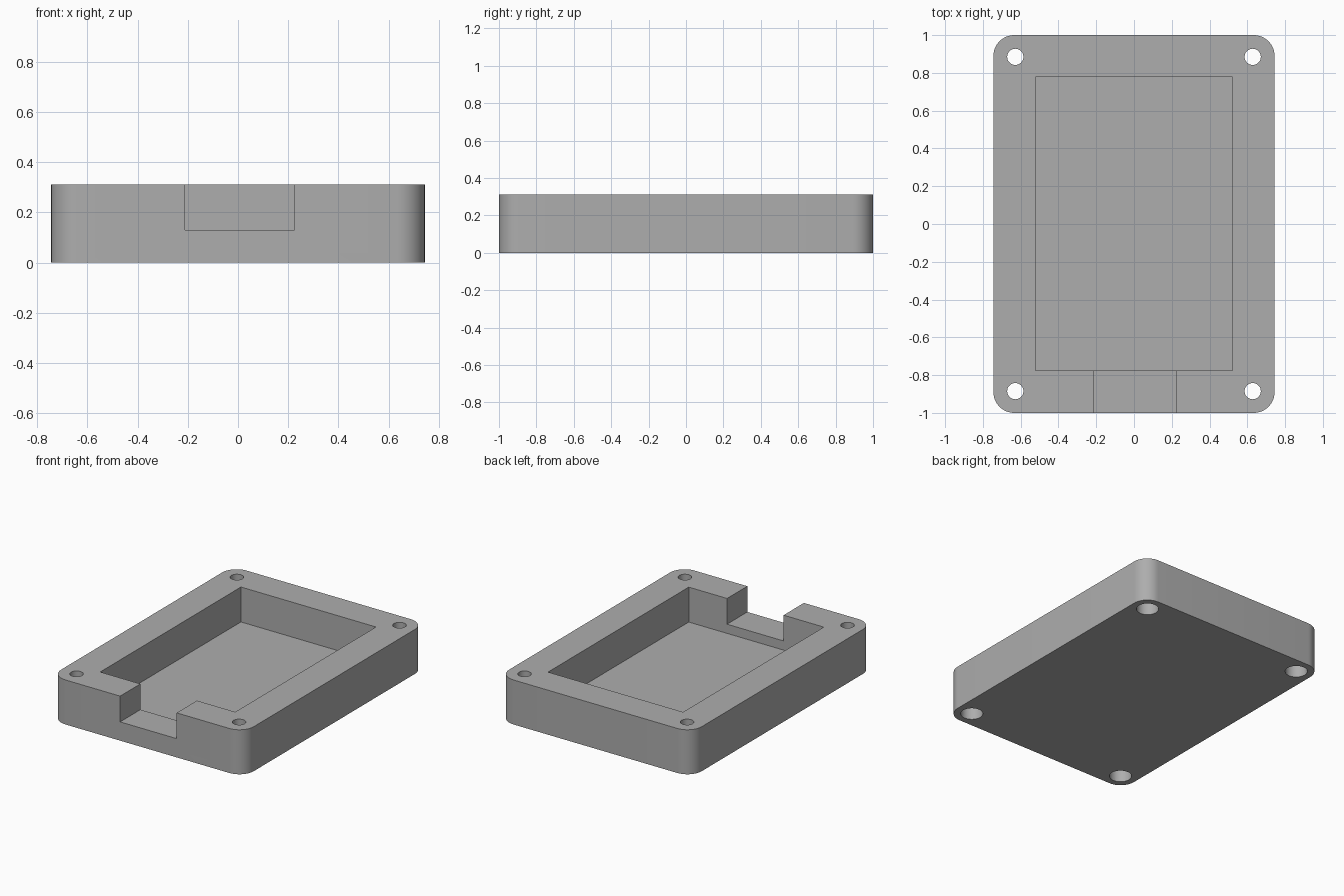
import bpy, bmesh, math

if "Cube" in bpy.data.objects:
    bpy.data.objects.remove(bpy.data.objects["Cube"])

W, L, H = 1.489, 2.0, 0.311      # outer size
R = 0.111                        # corner radius
HOLE_X, HOLE_Y = W / 2 - R - 0.005, L / 2 - R - 0.004

grey = bpy.data.materials.new("grey plastic")
grey.diffuse_color = (0.42, 0.42, 0.42, 1)
grey.use_nodes = True
grey.node_tree.nodes["Principled BSDF"].inputs["Base Color"].default_value = grey.diffuse_color


def prism(name, outline, z0, z1):
    """Extrude a closed xy outline from z0 to z1."""
    bm = bmesh.new()
    base = bm.faces.new([bm.verts.new((x, y, z0)) for x, y in outline])
    top = bmesh.ops.extrude_face_region(bm, geom=[base])["geom"]
    bmesh.ops.translate(bm, vec=(0, 0, z1 - z0),
                        verts=[v for v in top if isinstance(v, bmesh.types.BMVert)])
    bmesh.ops.recalc_face_normals(bm, faces=bm.faces)
    mesh = bpy.data.meshes.new(name)
    bm.to_mesh(mesh)
    bm.free()
    mesh.materials.append(grey)
    obj = bpy.data.objects.new(name, mesh)
    bpy.context.collection.objects.link(obj)
    return obj


def rect(x0, x1, y0, y1):
    return [(x0, y0), (x1, y0), (x1, y1), (x0, y1)]


def arc(cx, cy, r, start, sweep, n):
    return [(cx + r * math.cos(math.radians(start + sweep * i / n)),
             cy + r * math.sin(math.radians(start + sweep * i / n))) for i in range(n + 1)]


def cut(target, cutter):
    mod = target.modifiers.new("cut", "BOOLEAN")
    mod.operation, mod.solver, mod.object = "DIFFERENCE", "EXACT", cutter
    bpy.context.view_layer.objects.active = target
    bpy.ops.object.modifier_apply(modifier=mod.name)
    bpy.data.objects.remove(cutter)


# Rounded block
outline = []
for i, (sx, sy) in enumerate([(1, 1), (-1, 1), (-1, -1), (1, -1)]):
    outline += arc(sx * (W / 2 - R), sy * (L / 2 - R), R, 90 * i, 90, 12)
case = prism("enclosure_base", outline, 0, H)

# Main cavity, then the cable notch through the front wall
cut(case, prism("cavity", rect(-0.522, 0.522, -0.776, 0.778), 0.067, 0.5))
cut(case, prism("notch", rect(-0.211, 0.226, -1.2, -0.70), 0.131, 0.5))

# Screw holes with wider head recesses underneath
for sx in (-1, 1):
    for sy in (-1, 1):
        for r, z0, z1 in ((0.043, -0.1, 0.5), (0.072, -0.1, 0.11)):
            circle = arc(sx * HOLE_X, sy * HOLE_Y, r, 0, 360, 32)[:-1]
            cut(case, prism("screw_hole", circle, z0, z1))

# Smooth rounded walls, crisp edges
bpy.ops.object.select_all(action="DESELECT")
case.select_set(True)
bpy.context.view_layer.objects.active = case
bpy.ops.object.shade_smooth_by_angle(angle=math.radians(30))
